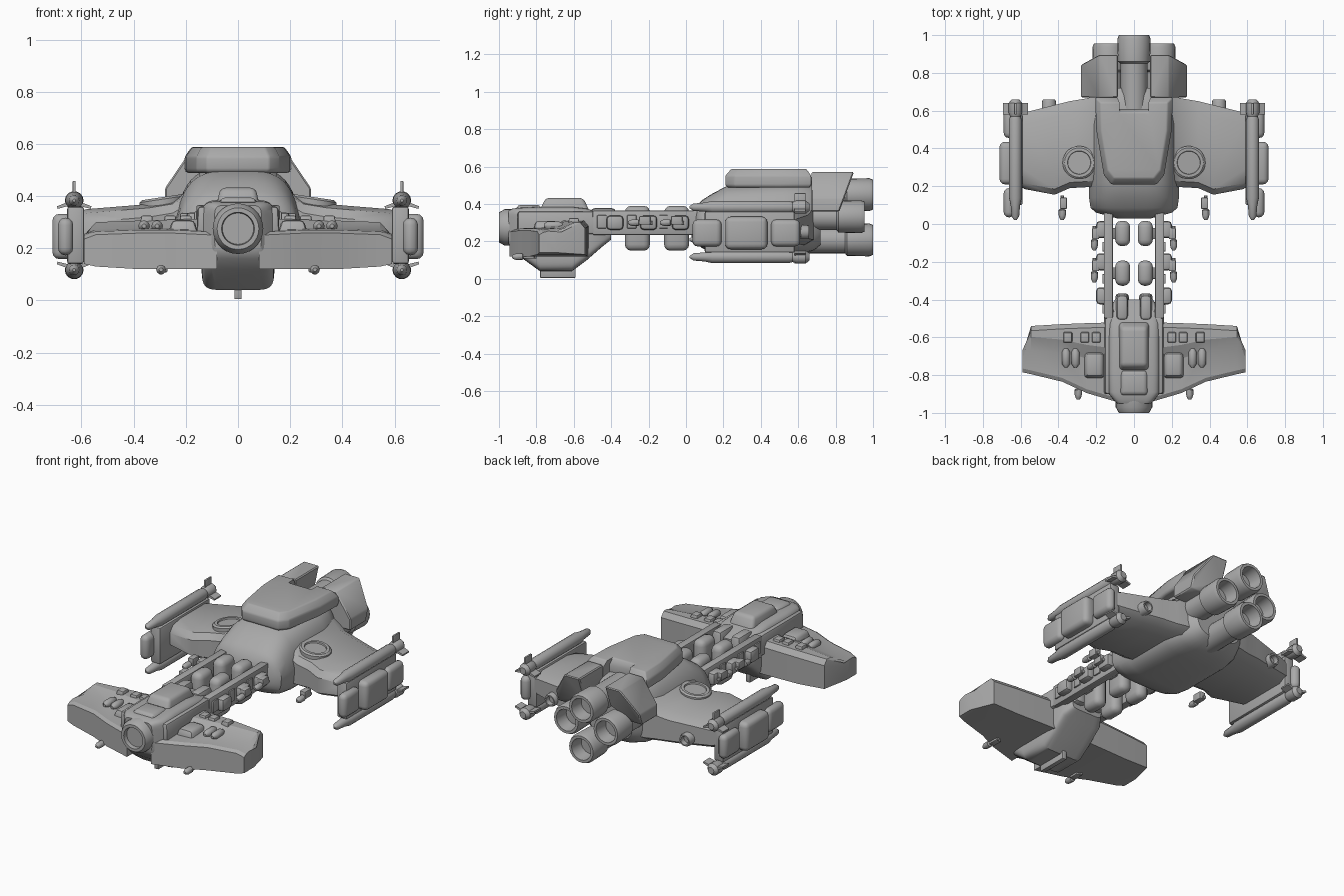
import bpy, bmesh, math

if "Cube" in bpy.data.objects:
    bpy.data.objects.remove(bpy.data.objects["Cube"])

grey = bpy.data.materials.new("hull_grey")
grey.use_nodes = True
grey.diffuse_color = (0.4, 0.4, 0.4, 1)
grey.node_tree.nodes["Principled BSDF"].inputs["Base Color"].default_value = (0.4, 0.4, 0.4, 1)


def finish(name, bm, mirror=False, bevel=0, segs=2, angle=35):
    bmesh.ops.recalc_face_normals(bm, faces=bm.faces)
    if bevel:
        edges = [e for e in bm.edges if e.calc_face_angle(0) > 0.5]
        bmesh.ops.bevel(bm, geom=edges, offset=bevel, segments=segs, profile=0.5,
                        affect='EDGES', clamp_overlap=True)
    me = bpy.data.meshes.new(name)
    bm.to_mesh(me)
    bm.free()
    me.materials.append(grey)
    ob = bpy.data.objects.new(name, me)
    bpy.context.collection.objects.link(ob)
    bpy.ops.object.select_all(action='DESELECT')
    ob.select_set(True)
    bpy.context.view_layer.objects.active = ob
    bpy.ops.object.shade_smooth_by_angle(angle=math.radians(angle))
    if mirror:
        ob.modifiers.new("Mirror", 'MIRROR').use_mirror_merge = False


def loft(name, rings, **kw):
    """Skin equal-length rings of points and cap both ends."""
    bm = bmesh.new()
    vs = [[bm.verts.new(p) for p in r] for r in rings]
    n = len(vs[0])
    for a, b in zip(vs, vs[1:]):
        for i in range(n):
            j = (i + 1) % n
            bm.faces.new((a[i], a[j], b[j], b[i]))
    bm.faces.new(vs[0])
    bm.faces.new(vs[-1])
    finish(name, bm, **kw)


def tube(name, x, z, profile, n=20, **kw):
    """Turned part along y from (radius, y) pairs."""
    turn = [2 * math.pi * i / n for i in range(n)]
    loft(name, [[(x + r * math.cos(t), y, z + r * math.sin(t)) for t in turn]
                for r, y in profile], **kw)


def box(name, x, y, z, bevel=0.01, top=(1, 1), mirror=True, **kw):
    cx, cy = sum(x) / 2, sum(y) / 2
    rings = []
    for h, (sx, sy) in zip(z, ((1, 1), top)):
        dx, dy = (x[1] - x[0]) / 2 * sx, (y[1] - y[0]) / 2 * sy
        rings.append([(cx + a * dx, cy + b * dy, h) for a, b in ((-1, -1), (1, -1), (1, 1), (-1, 1))])
    loft(name, rings, bevel=bevel, mirror=mirror, **kw)


def hull(name, sections, power, taper=0, n=40):
    """Rounded-square body along y from (y, half width, bottom, top), narrowed above by taper."""
    rings = []
    for y, w, b, t in sections:
        ring = []
        for i in range(n):
            c, s = math.cos(2 * math.pi * i / n), math.sin(2 * math.pi * i / n)
            px, pz = (math.copysign(abs(v) ** (2 / power), v) for v in (c, s))
            ring.append((w * px * (1 - taper * max(0, pz)), y, (b + t) / 2 + (t - b) / 2 * pz))
        rings.append(ring)
    loft(name, rings)


# Forward hull, nose sensor, canopy and keel
hull("forward_hull", [(-.95, .09, .19, .365), (-.93, .11, .16, .375), (-.89, .14, .12, .38),
                      (-.78, .14, .04, .385), (-.61, .14, .04, .385), (-.53, .138, .1, .375),
                      (-.45, .135, .17, .35), (-.4, .1, .21, .34)], 7)
tube("nose_sensor", 0, .275, [(.06, -.975), (.063, -1), (.08, -1), (.097, -.97),
                              (.097, -.91), (.1, -.88)], 28)
box("canopy", (-.085, .085), (-.79, -.51), (.35, .432), .02, (.8, .72), False, segs=3)
box("brow_plate", (-.09, .09), (-.92, -.76), (.34, .395), .015, (.7, .75), False)
box("keel_fin", (-.014, .014), (-.78, -.59), (.005, .08), .004, mirror=False)
box("hull_shoulder", (.1, .16), (-.9, -.45), (.24, .36), .012, (.8, 1))
box("aft_hump", (.025, .1), (-.52, -.365), (.24, .378), .02, (.8, .85))


# Forward wings: low front deck, raised rear spine and cut tip
def front_section(x, y0, y1, zb, zf, zr):
    step = y1 - (y1 - y0) * .5
    return [(x, y0, zb), (x, y0, zf), (x, y0 + .02, zf + .012), (x, step, zf + .02),
            (x, step + .07, zr), (x, y1 - .025, zr), (x, y1, zr - .03), (x, y1, zb)]


loft("forward_wing", [front_section(*s) for s in (
    (.08, -.945, -.52, .12, .25, .315), (.25, -.895, -.525, .12, .258, .31),
    (.38, -.835, -.53, .12, .258, .306), (.545, -.795, -.54, .13, .252, .3),
    (.59, -.785, -.69, .14, .235, .25))], mirror=True, angle=20)
for x in (.2, .26, .35):
    box("wing_hatch", (x - .025, x + .025), (-.63, -.57), (.29, .325), .006, (.85, .85))
for x in (.31, .36):
    tube("wing_tank", x, .285, [(.008, -.76), (.022, -.74), (.022, -.68), (.012, -.66)], 12, mirror=True)
box("wing_root_fairing", (.15, .27), (-.82, -.67), (.25, .308), .015, (.7, .8))

# Small guns under both wing pairs and beside the truss
gun = ((.006, 0), (.012, .012), (.015, .025), (.015, .055), (.008, .06), (.008, .13))
for name, x, y, z in (("forward_gun", .295, -.93, .118), ("aft_gun", .38, .02, .21),
                      ("truss_gun", .21, -.14, .3), ("truss_gun", .21, -.31, .3)):
    tube(name, x, z, [(r * 1.25, y + d) for r, d in gun], 10, mirror=True)
    box(name + "_mount", (x - .025, x + .012), (y + .06, y + .12), (z - .01, z + .035), .005)

# Connecting truss with cargo pods and side clamps
box("truss_rail", (.112, .16), (-.5, .1), (.235, .365), .008)
for y in (-.05, -.26):
    box("cargo_pod", (.02, .1), (y - .067, y + .067), (.15, .39), .034, segs=3)
    box("pod_strap", (.08, .13), (y - .03, y + .03), (.24, .34), .005)
for y in (-.03, -.2, -.38):
    box("side_clamp", (.14, .2), (y - .045, y + .045), (.262, .338), .018)
for y in (-.12, -.29, -.45):
    box("rail_plate", (.15, .168), (y - .025, y + .025), (.27, .34), .004)

# Main hull with raised, notched upper deck
hull("main_hull", [(.03, .09, .22, .34), (.06, .2, .19, .395), (.085, .23, .165, .42),
                   (.14, .238, .14, .455), (.22, .24, .125, .497), (.52, .24, .122, .51),
                   (.61, .225, .13, .51), (.68, .19, .15, .5), (.72, .15, .18, .48)], 3.6, taper=.2)
half = [(.12, .21), (.16, .26), (.2, .5), (.205, .67), (.085, .67), (.085, .61)]
outline = half + [(-x, y) for x, y in reversed(half)]
loft("upper_deck", [[(x * s, .46 + (y - .46) * s, z) for x, y in outline]
                    for z, s in ((.488, .95), (.5, 1), (.55, 1), (.588, .87))], bevel=.008)


# Main wings, blending up into the hull
def rear_section(x, y0, y1, zb, zt):
    return [(x, y0, zb + .03), (x, y0, zt - .05), (x, y0 + .03, zt - .015), (x, y0 + .1, zt),
            (x, y1 - .06, zt), (x, y1, zt - .03), (x, y1, zb + .03), (x, y1 - .05, zb), (x, y0 + .05, zb)]


loft("main_wing", [rear_section(*s) for s in (
    (.1, .2, .69, .18, .47), (.2, .2, .68, .18, .415), (.25, .195, .665, .182, .385),
    (.34, .19, .65, .187, .37), (.42, .155, .63, .19, .363), (.58, .185, .59, .2, .35),
    (.63, .22, .57, .21, .335))], mirror=True)

# Round hatch rings on the wings, tilted with the slope
bm = bmesh.new()
vs = []
for r, z in ((.088, .34), (.088, .388), (.078, .396), (.062, .396), (.06, .388)):
    ring = [(r * math.cos(math.tau * i / 28), r * math.sin(math.tau * i / 28)) for i in range(28)]
    vs.append([bm.verts.new((.29 + dx, .325 + dy, z - .15 * dx)) for dx, dy in ring])
for a, b in zip(vs, vs[1:]):
    for i in range(28):
        bm.faces.new((a[i], a[i - 1], b[i - 1], b[i]))
bm.faces.new(vs[-1])
finish("wing_hatch_ring", bm, mirror=True)

# Wing thrusters
tube("wing_thruster", .45, .25, [(.025, .42), (.038, .5), (.038, .645), (.033, .658), (.025, .658), (.022, .63)],
     16, mirror=True)

# Wing-tip armour pods and pylon
for y0, y1, x1, h in ((.035, .19, .69, .072), (.21, .435, .712, .087), (.455, .61, .69, .072)):
    box("tip_pod", (.632, x1), (y0, y1), (.245 - h, .245 + h), .028, segs=3)
box("tip_pylon", (.59, .655), (.1, .58), (.14, .36), .01)

# Wing-tip missiles with tail fins
for z, up in ((.383, 1), (.117, -1)):
    tube("tip_missile", .628, z, [(.006, .02), (.02, .04), (.025, .1), (.034, .14), (.034, .55),
                                  (.028, .57), (.036, .59), (.036, .64), (.02, .66)], 14, mirror=True)
    box("missile_fin", (.622, .634), (.58, .64), sorted((z, z + up * (.055 + up * .02))), .003)
    for side in (-1, 1):
        loft("missile_side_fin", [[(.628 + side * dx, y, z - up * dz) for dx, dz in
                                   ((.01, 0), (.066, .022), (.064, .032), (.01, .018))]
                                  for y in (.58, .64)], mirror=True)

# Engine cowl halves with sloping rear
profile = [(.085, .57), (.185, .57), (.28, .43), (.28, .36), (.2, .36), (.085, .44)]
loft("engine_cowl", [[(x, .67, z) for x, z in profile],
                     [(x, .82 + (z - .36) * .37, z) for x, z in profile]], mirror=True, bevel=.006, segs=1)


# Four main engines in a diamond
def engine(name, x, z, end, mirror=False):
    tube(name, x, z, [(.072, .6), (.072, end - .15), (.085, end - .14), (.088, end - .02), (.08, end),
                      (.064, end), (.055, end - .08)], 24, mirror=mirror)


engine("top_engine", 0, .45, 1)
engine("bottom_engine", 0, .208, 1)
engine("side_engine", .132, .332, .955, True)
